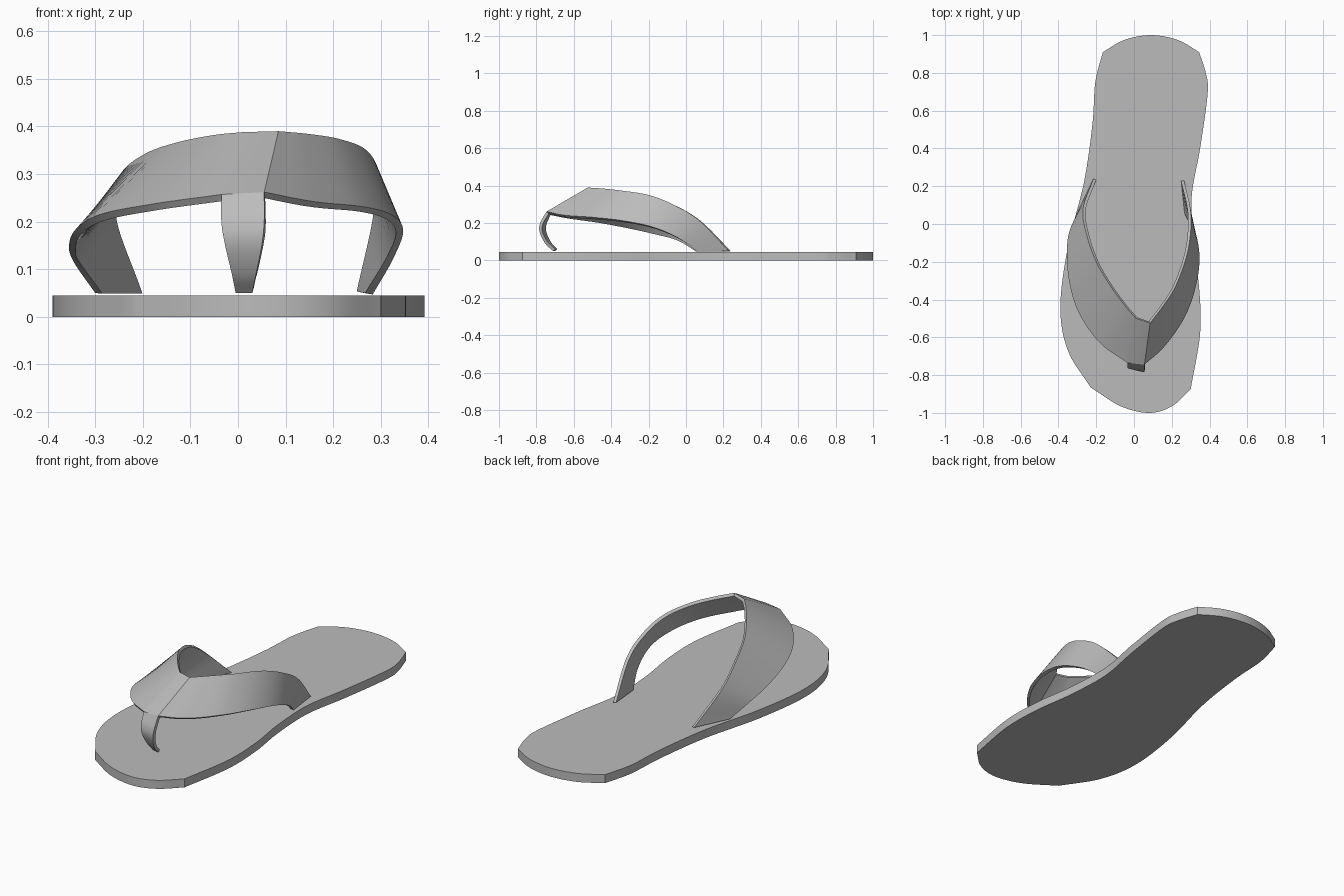
import bpy
from mathutils import Vector

if "Cube" in bpy.data.objects:
    bpy.data.objects.remove(bpy.data.objects["Cube"], do_unlink=True)

# One plain grey for everything
grey = bpy.data.materials.new("plain grey")
grey.use_nodes = True
colour = (0.5, 0.5, 0.5, 1)
grey.diffuse_color = colour
grey.node_tree.nodes["Principled BSDF"].inputs["Base Color"].default_value = colour


def spline(points, steps=8):
    """Smooth curve through all the points."""
    p = [Vector(q) for q in points]
    p = [2 * p[0] - p[1]] + p + [2 * p[-1] - p[-2]]
    out = []
    for a, b, c, d in zip(p, p[1:], p[2:], p[3:]):
        for i in range(steps):
            t = i / steps
            out.append(b + (c - a) * t / 2 + (a - 2.5 * b + 2 * c - d / 2) * t * t
                       + (1.5 * (b - c) + (d - a) / 2) * t ** 3)
    return out + [p[-2]]


def add_object(name, verts, faces, thickness, offset):
    mesh = bpy.data.meshes.new(name)
    mesh.from_pydata(verts, [], faces)
    mesh.materials.append(grey)
    obj = bpy.data.objects.new(name, mesh)
    bpy.context.collection.objects.link(obj)
    bpy.context.view_layer.objects.active = obj
    obj.select_set(True)
    solid = obj.modifiers.new("Thickness", "SOLIDIFY")
    solid.thickness, solid.offset = thickness, offset
    bpy.ops.object.modifier_apply(modifier="Thickness")
    bpy.ops.object.shade_smooth_by_angle(angle=0.6)
    obj.select_set(False)
    return obj


def ribbon(name, edge_a, edge_b, thickness, offset=-1):
    """Band stretched between two matching edges."""
    n = len(edge_a)
    faces = [(i, i + 1, n + i + 1, n + i) for i in range(n - 1)]
    return add_object(name, edge_a + edge_b, faces, thickness, offset)


# Sole: four smooth sides meeting at sharp corners
sides = [
    [(-0.165, 0.91), (-0.05, 0.975), (0.09, 1), (0.23, 0.975), (0.345, 0.91)],
    [(0.345, 0.91), (0.38, 0.8), (0.39, 0.69), (0.35, 0.4), (0.305, 0.14),
     (0.315, -0.12), (0.345, -0.34), (0.35, -0.58), (0.3, -0.875)],
    [(0.3, -0.875), (0.2, -0.965), (0.08, -1), (-0.07, -0.965), (-0.23, -0.865)],
    [(-0.23, -0.865), (-0.35, -0.67), (-0.39, -0.44), (-0.35, -0.12),
     (-0.265, 0.22), (-0.22, 0.53), (-0.205, 0.75), (-0.165, 0.91)],
]
outline = [(p.x, p.y, 0.045) for s in sides for p in spline(s)[:-1]]
add_object("sole", outline, [tuple(reversed(range(len(outline))))], 0.045, -1)

# Strap: upper and lower edges of each wing, from foot to centre
left_top = [(-0.215, 0.24, 0.05), (-0.27, 0.08, 0.21), (-0.25, -0.06, 0.295),
            (-0.2, -0.2, 0.34), (-0.13, -0.32, 0.366), (-0.05, -0.43, 0.382),
            (0.01, -0.5, 0.388)]
left_low = [(-0.3, 0.06, 0.05), (-0.345, -0.05, 0.115), (-0.355, -0.17, 0.15),
            (-0.34, -0.32, 0.185), (-0.29, -0.475, 0.215), (-0.18, -0.63, 0.237),
            (-0.035, -0.735, 0.257)]
right_top = [(0.265, 0.23, 0.05), (0.3, 0.07, 0.215), (0.297, -0.07, 0.3),
             (0.27, -0.2, 0.35), (0.215, -0.34, 0.373), (0.15, -0.44, 0.384),
             (0.085, -0.525, 0.39)]
right_low = [(0.283, 0.06, 0.047), (0.325, -0.04, 0.12), (0.347, -0.18, 0.18),
             (0.325, -0.34, 0.213), (0.265, -0.5, 0.231), (0.16, -0.65, 0.242),
             (0.055, -0.745, 0.262)]
top_edge = spline(left_top) + spline(right_top)[::-1]
low_edge = spline(left_low) + spline(right_low)[::-1]
ribbon("strap", low_edge, top_edge, 0.016)

# Toe post: tapering tongue curling down from the strap centre
post_left = [(-0.035, -0.735, 0.257), (-0.035, -0.76, 0.2), (-0.027, -0.762, 0.15),
             (-0.013, -0.735, 0.09), (-0.005, -0.7, 0.05)]
post_right = [(0.055, -0.745, 0.262), (0.055, -0.78, 0.2), (0.05, -0.782, 0.15),
              (0.038, -0.752, 0.09), (0.03, -0.71, 0.05)]
ribbon("toe_post", spline(post_left), spline(post_right), 0.016)
